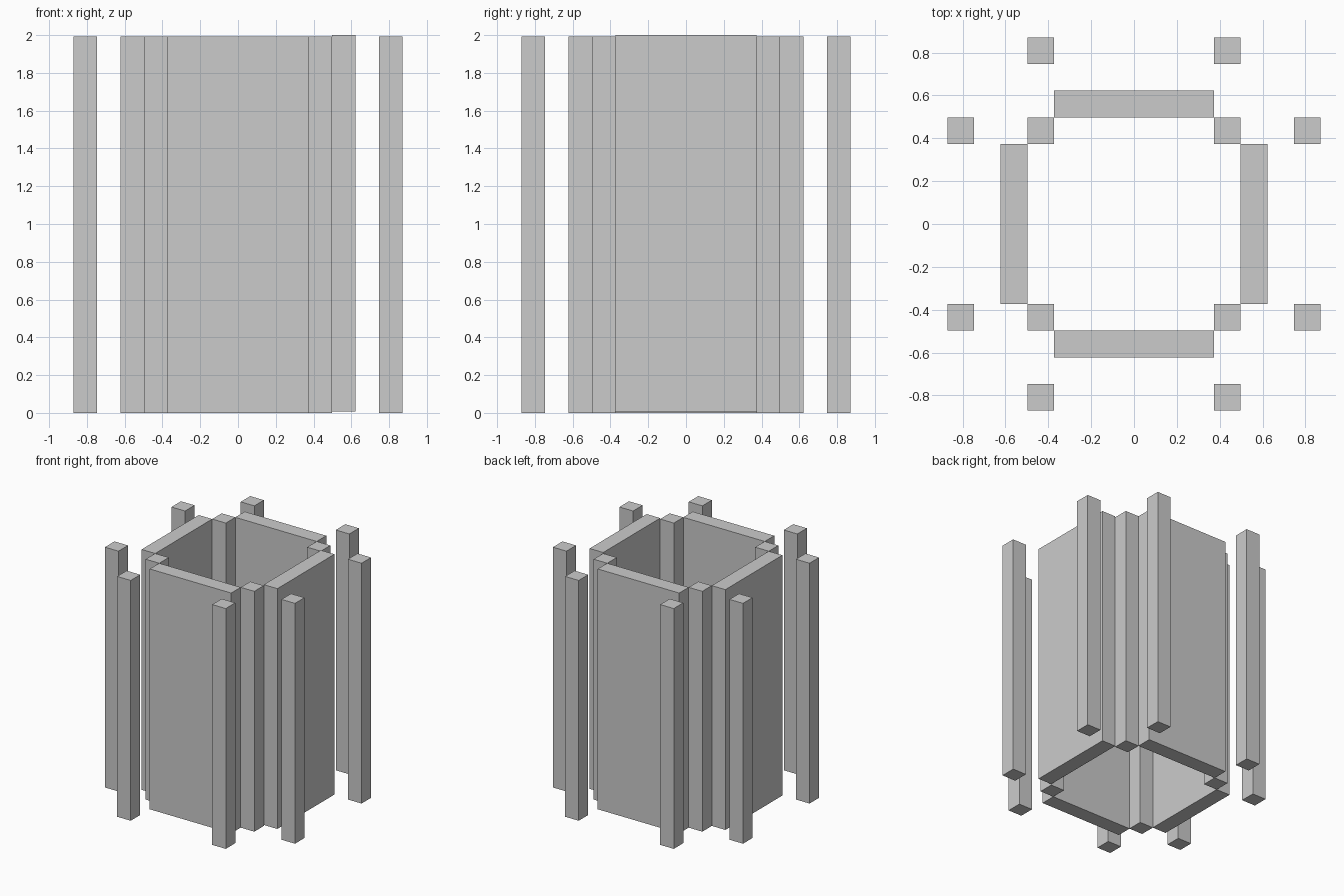
import bpy

if "Cube" in bpy.data.objects:
    bpy.data.objects.remove(bpy.data.objects["Cube"])

U = 0.1245        # one module: post width and wall thickness
H = 16 * U        # height of every part
LIFT = 2.0 - H    # the right wall sits slightly higher


def box(name, cx, cy, sx, sy, z=0.0):
    bpy.ops.mesh.primitive_cube_add(size=1, location=(cx, cy, z + H / 2))
    ob = bpy.context.object
    ob.name = name
    ob.scale = (sx, sy, H)
    bpy.ops.object.transform_apply(location=False, rotation=False, scale=True)


# Four wall panels
box("front_wall", 0, -4.5 * U, 6 * U, U)
box("back_wall", 0, 4.5 * U, 6 * U, U)
box("left_wall", -4.5 * U, 0, U, 6 * U)
box("right_wall", 4.5 * U, 0, U, 6 * U, LIFT)

# Corner posts, and the two free-standing posts beyond each corner
for sx, xn in ((-1, "left"), (1, "right")):
    for sy, yn in ((-1, "front"), (1, "back")):
        tag = f"{yn}_{xn}"
        box(f"corner_post_{tag}", sx * 3.5 * U, sy * 3.5 * U, U, U)
        box(f"outer_side_post_{tag}", sx * 6.5 * U, sy * 3.5 * U, U, U)
        box(f"outer_end_post_{tag}", sx * 3.5 * U, sy * 6.5 * U, U, U)
